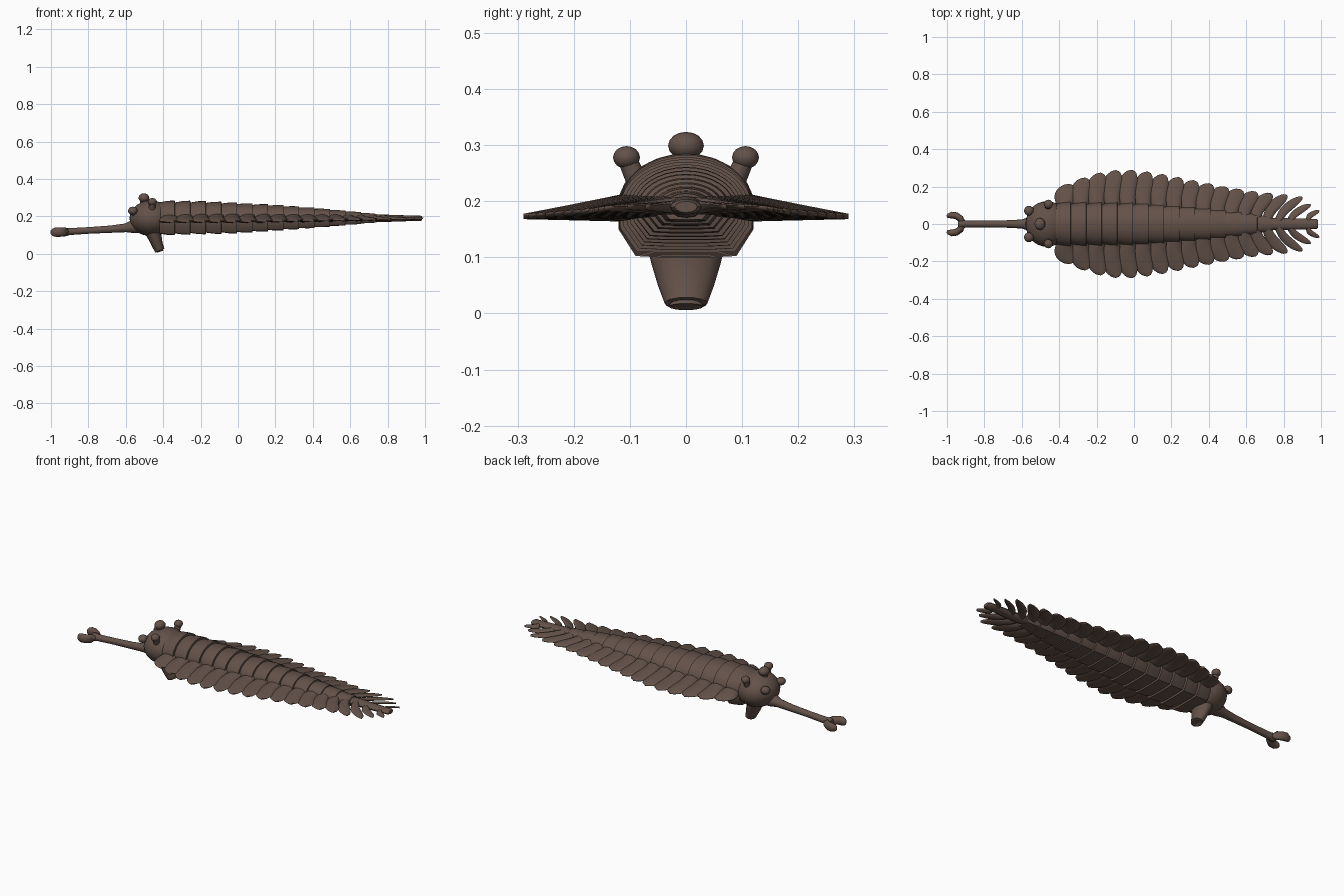
import bpy, bmesh, math
from mathutils import Vector

if "Cube" in bpy.data.objects:
    bpy.data.objects.remove(bpy.data.objects["Cube"])

skin = bpy.data.materials.new("brown_skin")
skin.diffuse_color = (0.125, 0.083, 0.066, 1)
skin.use_nodes = True
skin.node_tree.nodes["Principled BSDF"].inputs["Base Color"].default_value = skin.diffuse_color


def lerp_table(x, table):
    """Linear interpolation through (position, value) pairs."""
    for (a, va), (b, vb) in zip(table, table[1:]):
        if x <= b:
            t = max(0, (x - a) / (b - a))
            return va + (vb - va) * t
    return table[-1][1]


def finish(name, bm, angle=40):
    bmesh.ops.recalc_face_normals(bm, faces=bm.faces)
    me = bpy.data.meshes.new(name)
    bm.to_mesh(me)
    bm.free()
    me.materials.append(skin)
    ob = bpy.data.objects.new(name, me)
    bpy.context.collection.objects.link(ob)
    bpy.ops.object.select_all(action='DESELECT')
    bpy.context.view_layer.objects.active = ob
    ob.select_set(True)
    bpy.ops.object.shade_smooth_by_angle(angle=math.radians(angle))
    return ob


def loft(bm, rings):
    """Skin a list of closed rings and cap both ends."""
    vs = [[bm.verts.new(p) for p in r] for r in rings]
    n = len(vs[0])
    for a, b in zip(vs, vs[1:]):
        for i in range(n):
            bm.faces.new((a[i], a[(i + 1) % n], b[(i + 1) % n], b[i]))
    bm.faces.new(vs[0])
    bm.faces.new(vs[-1])


def tube(bm, pts, n=14):
    """Round tube through (x, y, z, radius, vertical squash) points."""
    rings = []
    for i, (x, y, z, r, q) in enumerate(pts):
        a = Vector(pts[max(i - 1, 0)][:3])
        b = Vector(pts[min(i + 1, len(pts) - 1)][:3])
        d = b - a
        if d.length < 1e-6:
            d = Vector((1, 0, 0))
        d.normalize()
        ref = Vector((0, 1, 0)) if abs(d.y) < 0.8 else Vector((0, 0, 1))
        u = (ref - d * ref.dot(d)).normalized()
        v = d.cross(u)
        rings.append([Vector((x, y, z)) + u * r * math.cos(k * math.tau / n)
                      + v * r * q * math.sin(k * math.tau / n) for k in range(n)])
    loft(bm, rings)


def ball(bm, loc, scale, seg=20):
    res = bmesh.ops.create_uvsphere(bm, u_segments=seg, v_segments=seg // 2, radius=1)
    for v in res['verts']:
        v.co = Vector(loc) + Vector(v.co[k] * scale[k] for k in range(3))


TOP = [(-0.4, .284), (-0.2, .282), (0, .273), (.2, .262), (.4, .247), (.6, .228), (.8, .207), (1, .198)]
BOTTOM = [(-0.4, .100), (0, .110), (.4, .138), (.6, .155), (.8, .173), (1, .182)]
WIDTH = [(-0.4, .118), (0, .115), (.4, .085), (.6, .06), (.78, .032), (1, .026)]
REACH = [(-.35, .212), (-.27, .245), (-.18, .274), (-.1, .288), (0, .290), (.13, .272),
         (.33, .232), (.5, .198), (.68, .168), (.8, .158), (.9, .145), (1, .07)]
PITCH = 0.083


# Segmented trunk: each ring flares backwards over the next one
def trunk_ring(x, s):
    top, bot, w = lerp_table(x, TOP), lerp_table(x, BOTTOM), lerp_table(x, WIDTH) * s
    mid = 0.19
    ring = []
    for k in range(17):
        a = math.pi * k / 16
        ring.append((x, w * math.cos(a), mid + (top - mid) * s * math.sin(a)))
    for y, z in ((-1, .45), (-.75, .97), (-.35, 1), (.35, 1), (.75, .97), (1, .45)):
        ring.append((x, w * y, mid - (mid - bot) * s * z))
    return ring


bm = bmesh.new()
rings = []
for i in range(14):
    x = -0.42 + PITCH * i
    rings += [trunk_ring(x, 0.91), trunk_ring(x + PITCH * .5, 0.99),
              trunk_ring(x + PITCH * .98, 1.02)]
loft(bm, rings)
finish("segmented_trunk", bm)

# Tail rod
bm = bmesh.new()
tube(bm, [(.65, 0, .19, .03, .7), (.8, 0, .19, .032, .6), (.95, 0, .19, .028, .5),
          (.975, 0, .19, .028, .5), (.985, 0, .19, .02, .5)], 12)
finish("tail_rod", bm)


# Side lobes, one pair per segment, swept further back towards the tail
def lobe(bm, side, root, tip, chord, thick):
    root, tip = Vector(root), Vector(tip)
    axis = tip - root
    rings = []
    for k in range(11):
        s = min(k / 10, .995)
        s = 1 - (1 - s) ** 1.5
        c = chord * (.75 + .25 * min(1, s * 1.6)) * (1 - s ** 5) ** .5 / 2
        h = thick * (1 - s) + .004
        p = root + axis * s
        bend = -.02 * math.sin(math.pi * s)
        f = Vector((axis.y, -axis.x * .9, 0)).normalized()
        ring = []
        for j in range(12):
            a = j * math.tau / 12
            q = p + f * c * math.cos(a)
            ring.append((q.x + bend, side * q.y,
                         q.z + h * math.sin(a) + .007 * math.cos(a) * (1 - .6 * s)))
        rings.append(ring)
    loft(bm, rings)


bm = bmesh.new()
for i in range(16):
    x = -0.345 + PITCH * i
    t = max(0, (x - .1) / .8)
    sweep = .015 + .115 * t ** 2
    rx = x - sweep
    w = lerp_table(rx, WIDTH)
    chord = .112 if x < .55 else .112 - .06 * (x - .55) / .35
    for side in (1, -1):
        lobe(bm, side, (rx, w * .6, .192), (x, lerp_table(x, REACH), .173 + .014 * t),
             chord, .004 + .022 * w / .118)
finish("side_lobes", bm, 50)

# Tail fan blades
bm = bmesh.new()
for side in (1, -1):
    lobe(bm, side, (.83, .015, .19), (.945, .105, .19), .042, .006)
    lobe(bm, side, (.93, .015, .19), (.99, .072, .19), .032, .006)
finish("tail_fan", bm, 50)

# Head
bm = bmesh.new()
ball(bm, (-.465, 0, .19), (.115, .122, .095), 28)
finish("head", bm, 60)

# Stalked eyes: front pair, rear pair and a central one
bm = bmesh.new()
eyes = [((-.55, .066, .222), (-.562, .071, .23), .026), ((-.5, 0, .26), (-.503, 0, .299), .029)]
eyes.append(((-.46, .085, .23), (-.458, .106, .278), .024))
for base, eye, r in eyes:
    for side in ((1, -1) if eye[1] else (1,)):
        flip = Vector((1, side, 1))
        b, e = Vector(base) * flip, Vector(eye) * flip
        tube(bm, [(*b, r * .8, 1), (*e, r * .7, 1)], 12)
        ball(bm, e, (r, r if eye[1] else r * 1.1, r * .85), 16)
finish("eyes", bm, 60)

# Long proboscis
bm = bmesh.new()
tube(bm, [(-.50, 0, .158, .05, 1), (-.56, 0, .146, .037, 1), (-.60, 0, .139, .024, 1),
          (-.68, 0, .132, .020, 1), (-.80, 0, .125, .018, 1), (-.90, 0, .119, .019, 1),
          (-.925, 0, .117, .024, 1), (-.94, 0, .116, .018, 1)])
finish("proboscis", bm)

# Pincer at the end of the proboscis
bm = bmesh.new()
for side in (1, -1):
    tube(bm, [(-.91, 0, .118, .015, 1.2), (-.927, side * .028, .117, .018, 1.3),
              (-.95, side * .044, .116, .019, 1.3), (-.975, side * .048, .116, .018, 1.4),
              (-.992, side * .043, .115, .013, 1.5), (-1.0, side * .038, .115, .006, 1.5)], 12)
finish("pincer", bm, 50)

# Mouth tube with a hollow end, pointing down and back
bm = bmesh.new()
tube(bm, [(-.455, 0, .13, .072, .7), (-.445, 0, .09, .062, .6), (-.432, 0, .05, .050, .6),
          (-.418, 0, .018, .038, .7), (-.415, 0, .012, .030, .6), (-.424, 0, .035, .028, .6)], 16)
finish("mouth_tube", bm)
